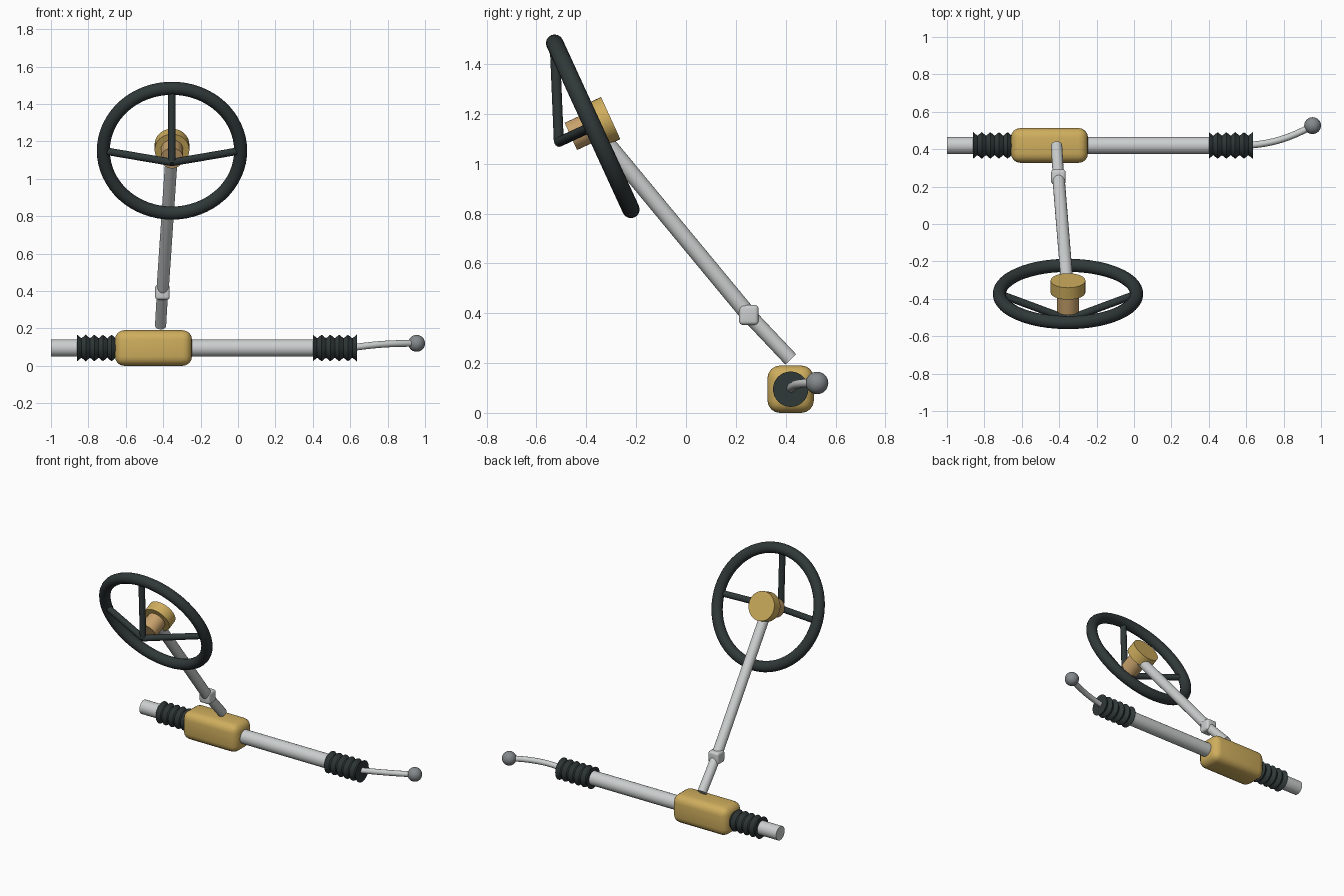
import bpy, math
from mathutils import Vector

cube = bpy.data.objects.get("Cube")
if cube:
    bpy.data.objects.remove(cube, do_unlink=True)


def material(name, rgb):
    m = bpy.data.materials.new(name)
    m.use_nodes = True
    m.diffuse_color = (*rgb, 1)
    m.node_tree.nodes["Principled BSDF"].inputs["Base Color"].default_value = (*rgb, 1)
    return m


GOLD = material("gold", (0.62, 0.42, 0.11))
TAN = material("tan", (0.58, 0.36, 0.15))
BLACK = material("black rubber", (0.03, 0.04, 0.04))
STEEL = material("light steel", (0.6, 0.62, 0.62))
GREY = material("grey steel", (0.23, 0.25, 0.26))


def finish(name, mat, angle=30):
    ob = bpy.context.object
    ob.name = name
    ob.data.materials.append(mat)
    bpy.ops.object.shade_smooth_by_angle(angle=math.radians(angle))
    return ob


def rod(name, a, b, radius, mat, sides=32):
    a, b = Vector(a), Vector(b)
    d = b - a
    bpy.ops.mesh.primitive_cylinder_add(
        vertices=sides, radius=radius, depth=d.length, location=(a + b) / 2,
        rotation=d.to_track_quat('Z', 'Y').to_euler())
    return finish(name, mat)


def rounded_box(name, loc, size, bevel, mat):
    bpy.ops.mesh.primitive_cube_add(size=1, location=loc)
    ob = bpy.context.object
    ob.scale = size
    bpy.ops.object.transform_apply(location=False, rotation=False, scale=True)
    mod = ob.modifiers.new("bevel", 'BEVEL')
    mod.width, mod.segments = bevel, 4
    bpy.ops.object.modifier_apply(modifier=mod.name)
    return finish(name, mat, 40)


# Rack assembly along x
RACK_Y, RACK_Z = 0.42, 0.095
rod("rack_tube", (-1, RACK_Y, RACK_Z), (0.6, RACK_Y, RACK_Z), 0.046, STEEL)
rounded_box("gear_housing", (-0.452, RACK_Y, RACK_Z), (0.412, 0.186, 0.19), 0.05, GOLD)


# Pleated bellows: rings that alternate between ridge and valley
def bellows(name, x0, x1, pleats=5, sides=32):
    verts, faces = [], []
    rings = 2 * pleats + 1
    for i in range(rings):
        x = x0 + (x1 - x0) * i / (rings - 1)
        r = 0.052 if i % 2 else 0.071
        for k in range(sides):
            t = 2 * math.pi * k / sides
            verts.append((x, RACK_Y + r * math.cos(t), RACK_Z + r * math.sin(t)))
    for i in range(rings - 1):
        for k in range(sides):
            n = (k + 1) % sides
            a, b = i * sides, (i + 1) * sides
            faces.append((a + k, a + n, b + n, b + k)[::-1])
    faces.append(tuple(range(sides))[::-1])
    faces.append(tuple(range((rings - 1) * sides, rings * sides)))
    me = bpy.data.meshes.new(name)
    me.from_pydata(verts, [], faces)
    me.validate()
    ob = bpy.data.objects.new(name, me)
    bpy.context.collection.objects.link(ob)
    bpy.ops.object.select_all(action='DESELECT')
    bpy.context.view_layer.objects.active = ob
    ob.select_set(True)
    bpy.ops.object.mode_set(mode='EDIT')
    bpy.ops.mesh.select_all(action='SELECT')
    bpy.ops.mesh.normals_make_consistent(inside=False)
    bpy.ops.object.mode_set(mode='OBJECT')
    finish(name, BLACK)


bellows("right_bellows", -0.86, -0.63)
bellows("left_bellows", 0.4, 0.635)

# Bent tie rod and its ball end
BALL = (0.955, 0.526, 0.12)
curve = bpy.data.curves.new("tie_rod", 'CURVE')
curve.dimensions = '3D'
curve.bevel_depth = 0.018
curve.bevel_resolution = 4
curve.use_fill_caps = True
spline = curve.splines.new('BEZIER')
spline.bezier_points.add(1)
ends = spline.bezier_points
ends[0].co = (0.6, RACK_Y, RACK_Z)
ends[0].handle_left = (0.5, RACK_Y, RACK_Z)
ends[0].handle_right = (0.74, 0.428, 0.117)
ends[1].co = BALL
ends[1].handle_left = (0.84, 0.462, 0.12)
ends[1].handle_right = (1.05, 0.58, 0.12)
tie = bpy.data.objects.new("tie_rod", curve)
bpy.context.collection.objects.link(tie)
curve.materials.append(STEEL)
bpy.ops.mesh.primitive_uv_sphere_add(segments=32, ring_count=16, radius=0.045, location=BALL)
finish("ball_end", GREY)

# Steering wheel frame: axis points to the back and up
CENTER = Vector((-0.353, -0.374, 1.15))
AXIS = Vector((0, 0.909, 0.417))
UP = Vector((0, -0.417, 0.909))
SIDE = Vector((1, 0, 0))
RIM = 0.367

# Column with universal joint
JOINT = (-0.404, 0.252, 0.393)
rod("upper_column", JOINT, CENTER, 0.033, STEEL)
rod("lower_column", (-0.414, 0.42, 0.215), JOINT, 0.03, STEEL)
rounded_box("column_joint", JOINT, (0.078, 0.078, 0.08), 0.015, STEEL)

# Wheel rim, hub and spokes
bpy.ops.mesh.primitive_torus_add(
    major_segments=64, minor_segments=16, major_radius=RIM, minor_radius=0.035,
    location=CENTER, rotation=AXIS.to_track_quat('Z', 'Y').to_euler())
finish("wheel_rim", BLACK, 60)
rod("hub_disc", CENTER + AXIS * 0.009, CENTER + AXIS * 0.079, 0.093, GOLD)
rod("hub_boss", CENTER - AXIS * 0.097, CENTER + AXIS * 0.012, 0.06, TAN)
apex = CENTER - AXIS * 0.15
for name, direction in (("top", UP), ("left", SIDE), ("right", -SIDE)):
    rod(name + "_spoke", apex, CENTER + direction * RIM, 0.02, BLACK, 16)
